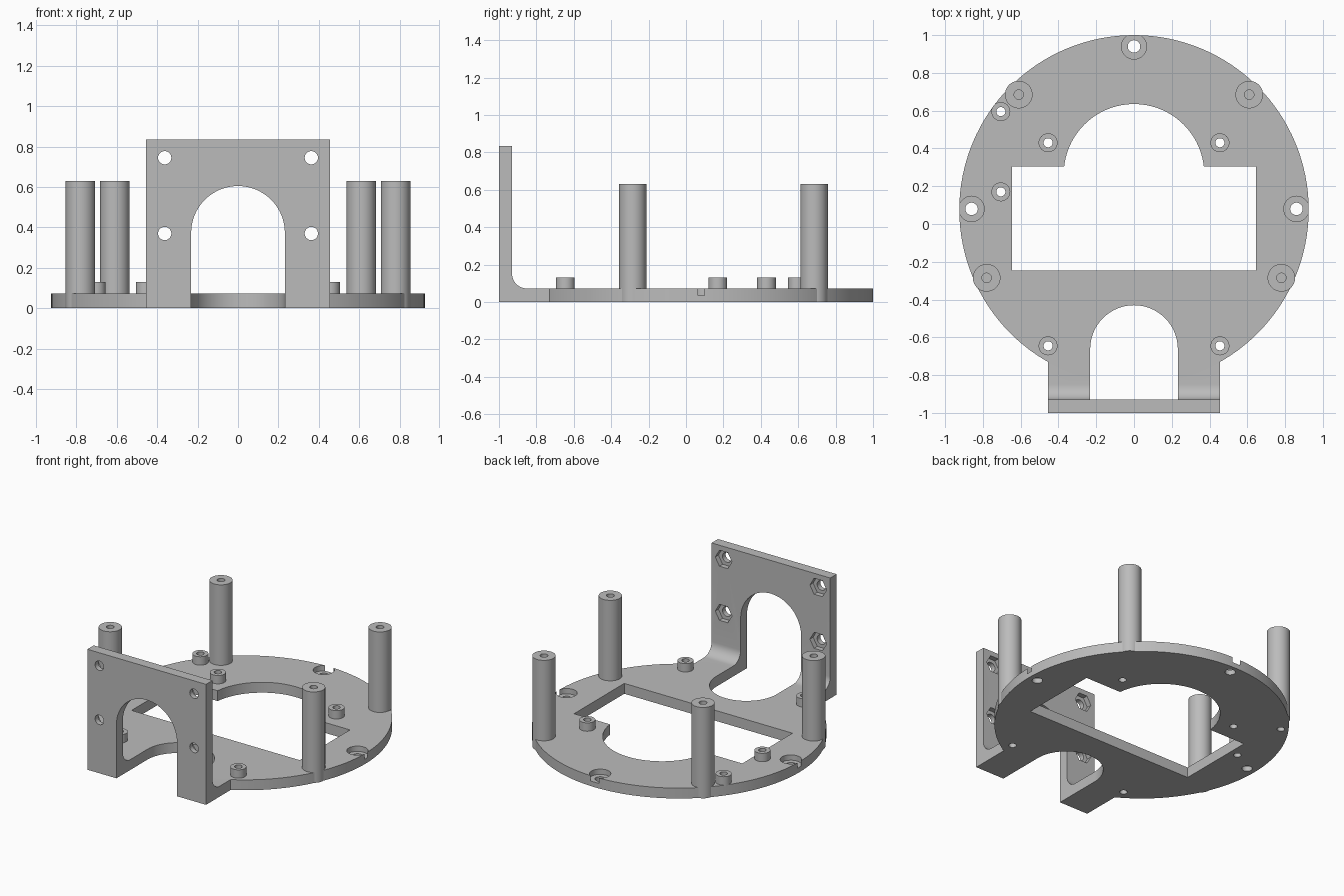
import bpy, bmesh
from math import sin, cos, pi
from mathutils import Matrix, Vector

if "Cube" in bpy.data.objects:
    bpy.data.objects.remove(bpy.data.objects["Cube"])

grey = bpy.data.materials.new("plain_grey")
grey.use_nodes = True
grey.diffuse_color = (0.5, 0.5, 0.5, 1)
grey.node_tree.nodes["Principled BSDF"].inputs["Base Color"].default_value = (0.5, 0.5, 0.5, 1)

DISC_Y, DISC_R = 0.075, 0.925
THICK = 0.072


def add_object(name, bm):
    bmesh.ops.recalc_face_normals(bm, faces=bm.faces)
    mesh = bpy.data.meshes.new(name)
    bm.to_mesh(mesh)
    bm.free()
    mesh.materials.append(grey)
    obj = bpy.data.objects.new(name, mesh)
    bpy.context.collection.objects.link(obj)
    return obj


def arc(cu, cv, r, start, end, n):
    return [(cu + r * cos(start + (end - start) * i / n),
             cv + r * sin(start + (end - start) * i / n)) for i in range(n + 1)]


def prism(name, points, low, high, axis="z"):
    """Extrude a 2D outline along an axis; the outline uses the other two axes in order."""
    place = {"x": lambda u, v, w: (w, u, v),
             "y": lambda u, v, w: (u, w, v),
             "z": lambda u, v, w: (u, v, w)}[axis]
    bm = bmesh.new()
    face = bm.faces.new([bm.verts.new(place(u, v, low)) for u, v in points])
    out = bmesh.ops.extrude_face_region(bm, geom=[face])
    verts = [g for g in out["geom"] if isinstance(g, bmesh.types.BMVert)]
    bmesh.ops.translate(bm, verts=verts, vec=Vector(place(0, 0, high - low)))
    return add_object(name, bm)


def disc(name, u, v, r, low, high, axis="z", sides=40):
    return prism(name, arc(u, v, r, 0, 2 * pi, sides)[:-1], low, high, axis)


def lathe(name, profile, x, y, sides=40):
    """Spin a closed (radius, height) profile around a vertical axis."""
    bm = bmesh.new()
    verts = [bm.verts.new((r, 0, z)) for r, z in profile]
    edges = [bm.edges.new((verts[i], verts[i - 1])) for i in range(len(verts))]
    bmesh.ops.spin(bm, geom=verts + edges, cent=(0, 0, 0), axis=(0, 0, 1),
                   angle=2 * pi, steps=sides, use_duplicate=False)
    bmesh.ops.remove_doubles(bm, verts=bm.verts, dist=0.0005)
    bmesh.ops.transform(bm, matrix=Matrix.Translation((x, y, 0)), verts=bm.verts)
    return add_object(name, bm)


def combine(target, tool, operation="DIFFERENCE"):
    mod = target.modifiers.new("combine", "BOOLEAN")
    mod.operation, mod.object, mod.solver = operation, tool, "EXACT"
    bpy.context.view_layer.objects.active = target
    bpy.ops.object.modifier_apply(modifier=mod.name)
    bpy.data.objects.remove(tool)


# Round base joined to the upright bracket with its inner fillet
base = disc("base_with_bracket", 0, DISC_Y, DISC_R, 0, THICK, sides=128)
fillet = arc(-0.85, THICK + 0.08, 0.08, -pi / 2, -pi, 10)
outline = [(-1, 0), (-0.6, 0), (-0.6, THICK)] + fillet + [(-0.93, 0.835), (-1, 0.835)]
combine(base, prism("bracket", outline, -0.455, 0.455, "x"), "UNION")

# Large openings in the base: rectangle with rounded top, and front slot
window = [(-0.645, -0.245), (0.645, -0.245), (0.645, 0.305)]
window += arc(0, 0.263, 0.372, 0.113, pi - 0.113, 48) + [(-0.645, 0.305)]
combine(base, prism("window_cutter", window, -0.1, 0.2))
slot = [(-0.232, -1.1), (0.232, -1.1)] + arc(0, -0.662, 0.232, 0, pi, 32)
combine(base, prism("slot_cutter", slot, -0.1, 0.3))

# Arched opening in the bracket
arch = [(-0.232, -0.1), (0.232, -0.1)] + arc(0, 0.373, 0.232, 0, pi, 32)
combine(base, prism("arch_cutter", arch, -1.1, -0.9, "y"))

# Bracket screw holes with hexagonal nut pockets behind
for x in (-0.363, 0.363):
    for z in (0.37, 0.745):
        combine(base, disc("screw_cutter", x, z, 0.033, -1.1, -0.9, "y", 32))
        combine(base, disc("nut_cutter", x, z, 0.064, -0.965, -0.9, "y", 6))

# Counterbored holes around the rim
for x, y in ((0, 0.94), (-0.86, 0.08), (0.86, 0.08)):
    combine(base, disc("bore_cutter", x, y, 0.033, -0.1, 0.2))
    combine(base, disc("counterbore_cutter", x, y, 0.067, 0.035, 0.2))

# Short hollow bosses
bosses = [(x, y) for x in (-0.455, 0.455) for y in (0.43, -0.645)]
bosses += [(-0.705, 0.595), (-0.705, 0.17)]
parts = [base]
for x, y in bosses:
    combine(base, disc("boss_cutter", x, y, 0.024, -0.1, 0.2))
    ring = [(0.024, THICK - 0.01), (0.05, THICK - 0.01), (0.05, 0.13), (0.024, 0.13)]
    parts.append(lathe("boss", ring, x, y))

# Tall posts with blind screw holes
for side in (-1, 1):
    for x, y in ((0.61, 0.685), (0.78, -0.285)):
        post = [(0, 0), (0.073, 0), (0.073, 0.63), (0.025, 0.63), (0.025, 0.4), (0, 0.4)]
        parts.append(lathe("post", post, side * x, y))

# Smooth the curved walls, keep edges sharp
bpy.ops.object.select_all(action="DESELECT")
for part in parts:
    part.select_set(True)
bpy.context.view_layer.objects.active = base
bpy.ops.object.shade_smooth_by_angle()
